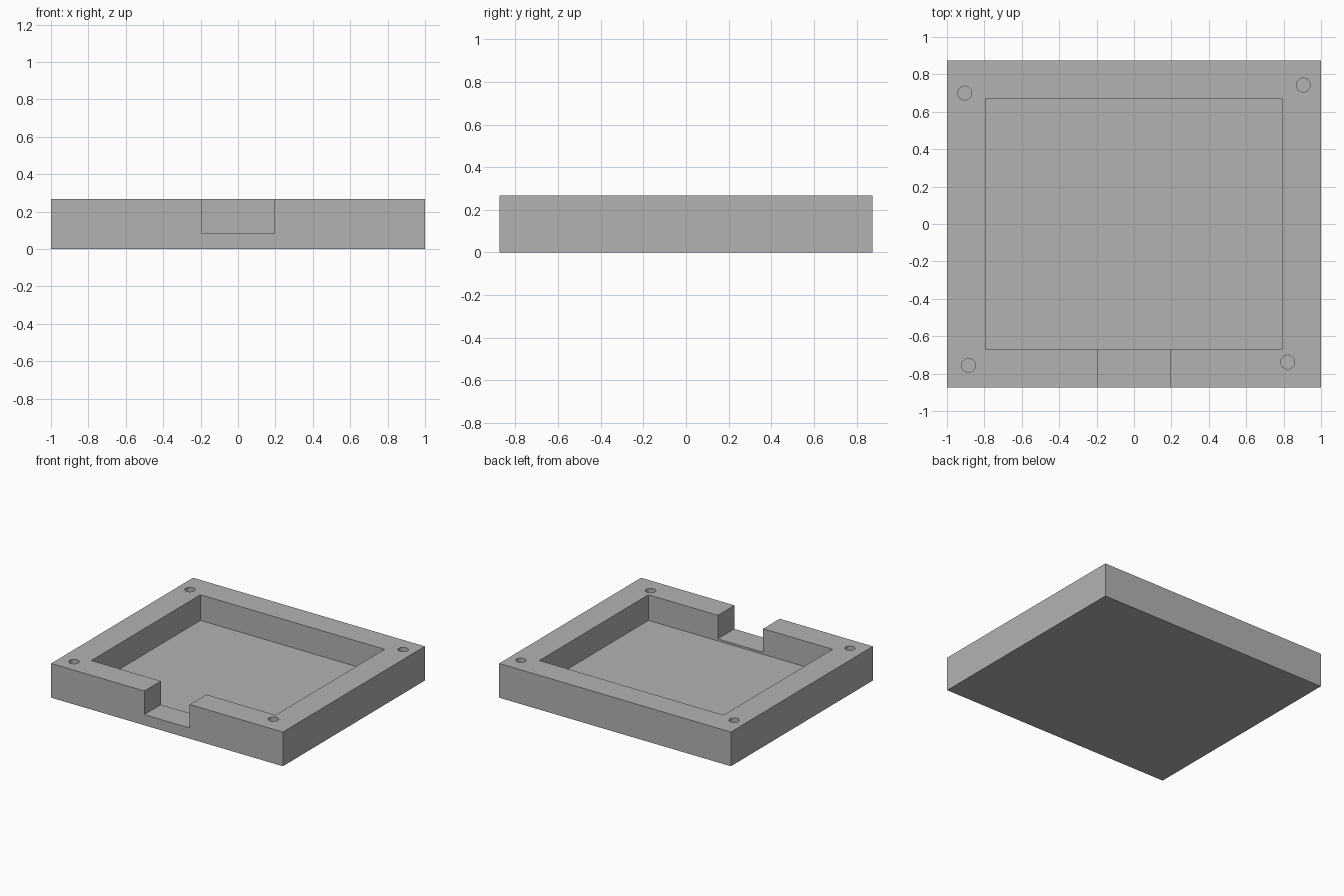
import bpy
import bmesh
from mathutils import Matrix, Vector

default_cube = bpy.data.objects.get("Cube")
if default_cube:
    bpy.data.objects.remove(default_cube, do_unlink=True)

HEIGHT, FLOOR, NOTCH_FLOOR = 0.267, 0.067, 0.083
HALF_X, HALF_Y = 1.0, 0.875
POCKET_X, POCKET_Y, NOTCH_X = 0.795, 0.672, 0.196
HOLE_RADIUS, ABOVE = 0.037, HEIGHT + 0.1

# Single plain grey
grey = bpy.data.materials.new("plain grey")
grey.use_nodes = True
colour = (0.45, 0.45, 0.45, 1)
grey.diffuse_color = colour
grey.node_tree.nodes["Principled BSDF"].inputs["Base Color"].default_value = colour


def finish(name, bm):
    mesh = bpy.data.meshes.new(name)
    bm.to_mesh(mesh)
    bm.free()
    mesh.materials.append(grey)
    obj = bpy.data.objects.new(name, mesh)
    bpy.context.collection.objects.link(obj)
    return obj


def box(name, low, high):
    low, high = Vector(low), Vector(high)
    bm = bmesh.new()
    place = Matrix.Translation((low + high) / 2) @ Matrix.Diagonal((*(high - low), 1))
    bmesh.ops.create_cube(bm, size=1, matrix=place)
    return finish(name, bm)


def cylinder(name, x, y, bottom, top):
    bm = bmesh.new()
    bmesh.ops.create_cone(bm, cap_ends=True, segments=32, radius1=HOLE_RADIUS,
                          radius2=HOLE_RADIUS, depth=top - bottom,
                          matrix=Matrix.Translation((x, y, (bottom + top) / 2)))
    return finish(name, bm)


# Solid tray block
tray = box("tray", (-HALF_X, -HALF_Y, 0), (HALF_X, HALF_Y, HEIGHT))

# Central pocket and the slightly higher opening through the front wall
cutters = [
    box("pocket_cutter", (-POCKET_X, -POCKET_Y, FLOOR), (POCKET_X, POCKET_Y, ABOVE)),
    box("notch_cutter", (-NOTCH_X, -HALF_Y - 0.1, NOTCH_FLOOR),
        (NOTCH_X, -POCKET_Y + 0.1, ABOVE)),
]

# Blind screw holes, one near each corner
for x, y in [(-0.905, 0.70), (0.905, 0.743), (-0.885, -0.757), (0.822, -0.738)]:
    cutters.append(cylinder("screw_hole_cutter", x, y, FLOOR, ABOVE))

# Cut the block and discard the cutters
bpy.context.view_layer.objects.active = tray
for cutter in cutters:
    cut = tray.modifiers.new(cutter.name, "BOOLEAN")
    cut.operation = "DIFFERENCE"
    cut.solver = "EXACT"
    cut.object = cutter
    bpy.ops.object.modifier_apply(modifier=cut.name)
    bpy.data.objects.remove(cutter, do_unlink=True)

# Smooth hole walls, crisp edges elsewhere
bpy.ops.object.select_all(action="DESELECT")
tray.select_set(True)
bpy.ops.object.shade_smooth_by_angle(angle=0.5)
